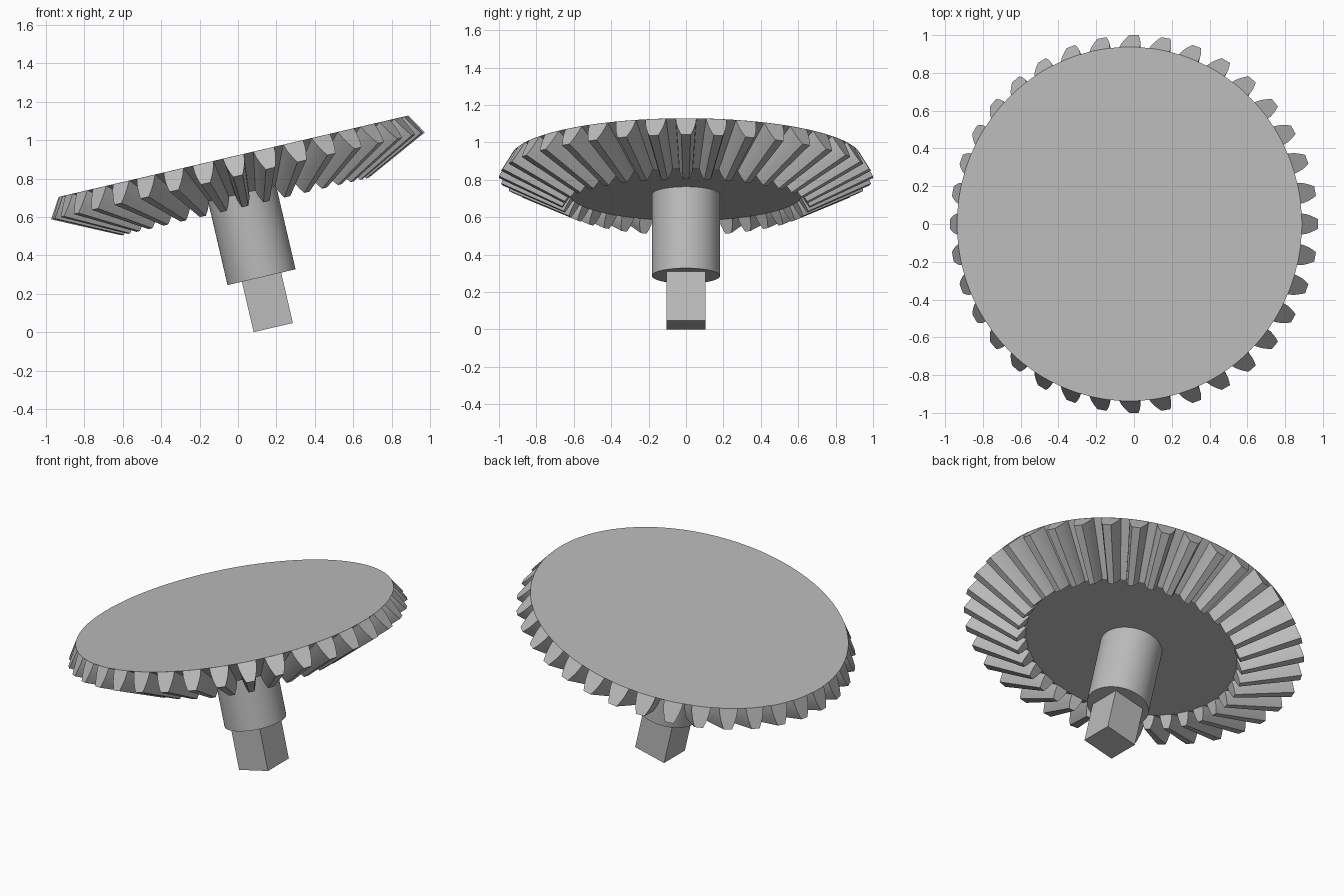
import bpy, bmesh, math
from mathutils import Matrix, Vector

cube = bpy.data.objects.get("Cube")
if cube:
    bpy.data.objects.remove(cube, do_unlink=True)

TEETH = 36
APEX = Vector((0, 0, -0.59))      # all tooth lines converge here
ROOT_R, TIP_R, TIP_DEPTH = 0.937, 1.0, 0.105
INNER = 0.661                     # scale of the inner tooth end about the apex
PLACE = Matrix.Translation((-0.024, 0, 0.9165)) @ Matrix.Rotation(math.radians(-13.1), 4, 'Y')

steel = bpy.data.materials.new("grey steel")
steel.use_nodes = True
GREY = (0.5, 0.5, 0.5, 1)
steel.diffuse_color = GREY
steel.node_tree.nodes["Principled BSDF"].inputs["Base Color"].default_value = GREY


def finish(name, bm, smooth=True):
    """Turn a bmesh into a tilted, coloured object."""
    bmesh.ops.recalc_face_normals(bm, faces=bm.faces)
    mesh = bpy.data.meshes.new(name)
    bm.to_mesh(mesh)
    bm.free()
    mesh.materials.append(steel)
    obj = bpy.data.objects.new(name, mesh)
    bpy.context.collection.objects.link(obj)
    obj.matrix_world = PLACE
    if smooth:
        bpy.ops.object.select_all(action='DESELECT')
        obj.select_set(True)
        bpy.context.view_layer.objects.active = obj
        bpy.ops.object.shade_smooth_by_angle(angle=math.radians(25))
    return obj


def loft(bm, loops):
    """Skin a row of equal closed loops and cap both ends."""
    rings = [[bm.verts.new(p) for p in loop] for loop in loops]
    for a, b in zip(rings, rings[1:]):
        for i in range(len(a)):
            j = (i + 1) % len(a)
            bm.faces.new((a[i], a[j], b[j], b[i]))
    bm.faces.new(rings[0])
    bm.faces.new(rings[-1])


def circle(radius, z, sides):
    return [Vector((radius * math.cos(math.tau * i / sides),
                    radius * math.sin(math.tau * i / sides), z)) for i in range(sides)]


def toward_apex(points):
    return [APEX + (p - APEX) * INNER for p in points]


# Conical gear body
bm = bmesh.new()
rim = circle(ROOT_R, 0, TEETH * 4)
loft(bm, [rim, toward_apex(rim)])
finish("gear_body", bm)

# Bevel teeth: curved flank profile, tapered toward the apex
flank = [(0, 0.056), (0.3, 0.052), (0.55, 0.045), (0.8, 0.035), (1, 0.025)]
bm = bmesh.new()
for k in range(TEETH):
    centre = math.tau * k / TEETH
    outline = []
    for side, points in ((1, flank), (-1, flank[::-1])):
        for t, half in points:
            r = ROOT_R + (TIP_R - ROOT_R) * t
            a = centre + side * half / r
            outline.append(Vector((r * math.cos(a), r * math.sin(a), -TIP_DEPTH * t)))
    loft(bm, [outline, toward_apex(outline)])
finish("bevel_teeth", bm)

# Round hub
bm = bmesh.new()
loft(bm, [circle(0.182, -0.19, 64), circle(0.182, -0.647, 64)])
finish("round_hub", bm)

# Square drive shaft
bm = bmesh.new()
bmesh.ops.create_cube(bm, size=1, matrix=Matrix.Translation((0, 0, -0.7732))
                      @ Matrix.Diagonal((0.21, 0.21, 0.2866, 1)))
finish("square_shaft", bm, smooth=False)
